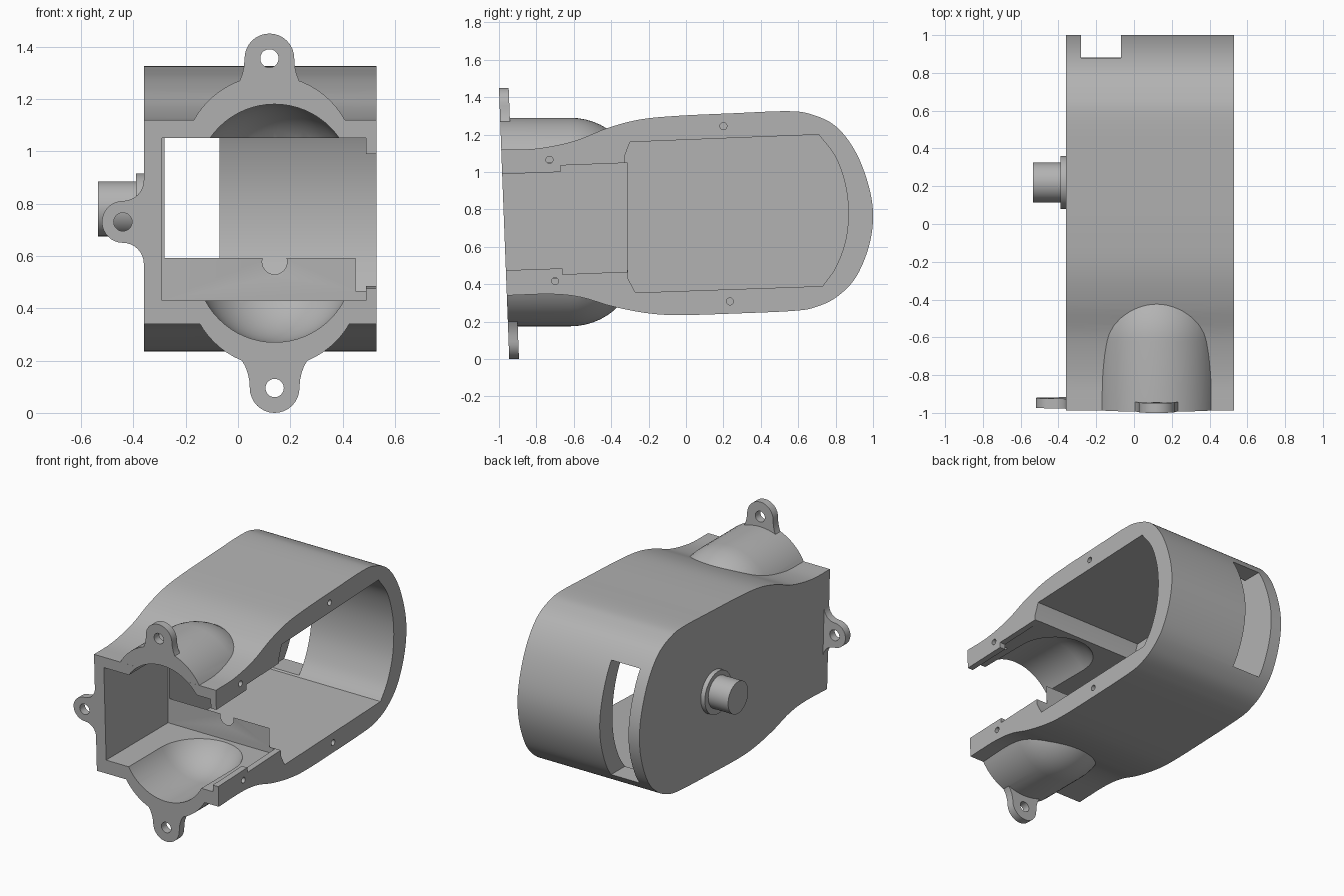
import bpy, bmesh
from math import sin, cos, pi
from mathutils import Vector

cube = bpy.data.objects.get("Cube")
if cube:
    bpy.data.objects.remove(cube, do_unlink=True)

grey = bpy.data.materials.new("plain grey")
grey.use_nodes = True
grey.diffuse_color = (0.45, 0.45, 0.45, 1)
grey.node_tree.nodes["Principled BSDF"].inputs["Base Color"].default_value = (0.45, 0.45, 0.45, 1)


def front(z):
    """Depth of the slightly leaning front plane."""
    return -0.945 - 0.038 * z


def loft(name, rings):
    """Closed solid skinned through rings of equal size."""
    bm = bmesh.new()
    loops = [[bm.verts.new(p) for p in ring] for ring in rings]
    n = len(loops[0])
    for a, b in zip(loops, loops[1:]):
        for i in range(n):
            j = (i + 1) % n
            bm.faces.new((a[i], a[j], b[j], b[i]))
    bm.faces.new(loops[0][::-1])
    bm.faces.new(loops[-1])
    bmesh.ops.recalc_face_normals(bm, faces=bm.faces)
    mesh = bpy.data.meshes.new(name)
    bm.to_mesh(mesh)
    bm.free()
    mesh.materials.append(grey)
    ob = bpy.data.objects.new(name, mesh)
    bpy.context.scene.collection.objects.link(ob)
    return ob


def across(name, profile, x0, x1):
    """Side profile (y, z) extruded along x."""
    return loft(name, [[(x, y, z) for y, z in profile] for x in (x0, x1)])


def box(name, x0, x1, y0, y1, z0, z1):
    return across(name, [(y0, z0), (y1, z0), (y1, z1), (y0, z1)], x0, x1)


def circle(a, b, r, n=32):
    return [(a + r * cos(2 * pi * i / n), b + r * sin(2 * pi * i / n)) for i in range(n)]


def spline(points, steps=6):
    """Smooth open curve through the points."""
    p = [Vector(q) for q in points]
    p = [2 * p[0] - p[1]] + p + [2 * p[-1] - p[-2]]
    out = []
    for a, b, c, d in zip(p, p[1:], p[2:], p[3:]):
        for k in range(steps):
            t = k / steps
            out.append((2 * b + (c - a) * t + (2 * a - 5 * b + 4 * c - d) * t * t
                        + (3 * b - a - 3 * c + d) * t ** 3) / 2)
    return [tuple(q) for q in out] + [tuple(p[-2])]


def domed(name, cx, cz, r, length, start=None):
    """Tube along y with a rounded rear end."""
    rim = circle(cx, cz, r, 64)
    rings = [[(x, front(z) if start is None else start, z) for x, z in rim]]
    for i in range(13):
        a = i / 13 * pi / 2
        rings.append([(x, -0.62 + length * sin(a), z) for x, z in circle(cx, cz, r * cos(a), 64)])
    return loft(name, rings)


def lug(name, cx, cz, r, out, reach, spread):
    """Round ear with concave flares that blend into the body; out is its direction."""
    prof = [(r * sin(i * pi / 16), r * cos(i * pi / 16)) for i in range(17)]
    flare = [(-reach * sin(i * pi / 16), spread - (spread - r) * cos(i * pi / 16)) for i in range(1, 9)]
    prof += [(u, -v) for u, v in flare]
    prof += [(-reach - 0.02, -spread), (-reach - 0.02, spread)]
    prof += flare[::-1]
    ox, oz = out
    pts = [(cx + u * ox - v * oz, cz + u * oz + v * ox) for u, v in prof]
    return loft(name, [[(x, front(z) + d, z) for x, z in pts] for d in (0, 0.052)])


def combine(target, other, operation):
    mod = target.modifiers.new("join", "BOOLEAN")
    mod.operation, mod.solver, mod.object = operation, "EXACT", other
    dg = bpy.context.evaluated_depsgraph_get()
    mesh = bpy.data.meshes.new_from_object(target.evaluated_get(dg))
    target.modifiers.clear()
    target.data = mesh
    bpy.data.objects.remove(other, do_unlink=True)


# Outer shell
outline = spline([(-0.988, 1.12), (-0.8, 1.125), (-0.6, 1.165), (-0.42, 1.235), (-0.25, 1.28),
                  (-0.05, 1.3), (0.25, 1.314), (0.55, 1.325), (0.68, 1.305), (0.8, 1.245),
                  (0.9, 1.12), (0.97, 0.95), (1.0, 0.78), (0.98, 0.61), (0.91, 0.44),
                  (0.81, 0.335), (0.7, 0.28), (0.58, 0.258), (0.25, 0.243), (-0.05, 0.235),
                  (-0.22, 0.247), (-0.4, 0.283), (-0.56, 0.33), (-0.72, 0.347), (-0.958, 0.34)])
body = across("housing", outline, -0.36, 0.53)

# Front bulges, ears and side stub
ears = [(0.12, 1.355, 0.095, (0, 1), 0.15, 0.2),
        (0.14, 0.095, 0.095, (0, -1), 0.15, 0.2),
        (-0.44, 0.73, 0.08, (-1, 0), 0.08, 0.16)]
solids = [domed("upper_bulge", 0.12, 0.96, 0.33, 0.35),
          domed("lower_bulge", 0.14, 0.505, 0.33, 0.35),
          across("stub_flange", circle(0.22, 0.775, 0.14, 48), -0.39, -0.34),
          across("stub", circle(0.22, 0.78, 0.105, 48), -0.535, -0.35)]
solids += [lug("ear", *e) for e in ears]
for s in solids:
    combine(body, s, "UNION")

# Hollow interior
rear_arc = spline([(0.71, 1.2), (0.8, 1.08), (0.852, 0.93), (0.868, 0.78),
                   (0.852, 0.63), (0.8, 0.49), (0.73, 0.39)])
cavity = [(-0.33, 1.08), (-0.3, 1.16)] + rear_arc + [(-0.27, 0.355), (-0.31, 0.43)]
rails = [(-1.1, 0.47), (-0.66, 0.485), (-0.66, 0.453), (-0.28, 0.468),
         (-0.28, 1.05), (-0.67, 1.035), (-0.67, 1.0), (-1.1, 0.985)]
cuts = [across("rear_cavity", cavity, -0.28, 0.7),
        box("front_cavity", -0.29, 0.49, -1.1, -0.315, 0.43, 1.05),
        across("rail_gap", rails, 0.45, 0.7),
        domed("upper_channel", 0.14, 0.88, 0.3, 0.31, -1.1),
        domed("lower_channel", 0.14, 0.57, 0.3, 0.31, -1.1),
        box("rear_slot", -0.28, -0.07, 0.7, 1.1, 0.4, 1.155)]

# Screw holes in the ears and in the open rim
for cx, cz, *_ in ears:
    cuts.append(loft("ear_hole", [[(x, y, z) for x, z in circle(cx, cz, 0.035)] for y in (-1.1, -0.85)]))
for y, z in [(0.2, 1.245), (-0.73, 1.065), (-0.7, 0.417), (0.235, 0.308)]:
    cuts.append(across("rim_hole", circle(y, z, 0.019, 16), 0.43, 0.6))
for c in cuts:
    combine(body, c, "DIFFERENCE")

bpy.context.view_layer.objects.active = body
body.select_set(True)
bpy.ops.object.shade_smooth_by_angle(angle=0.5)
